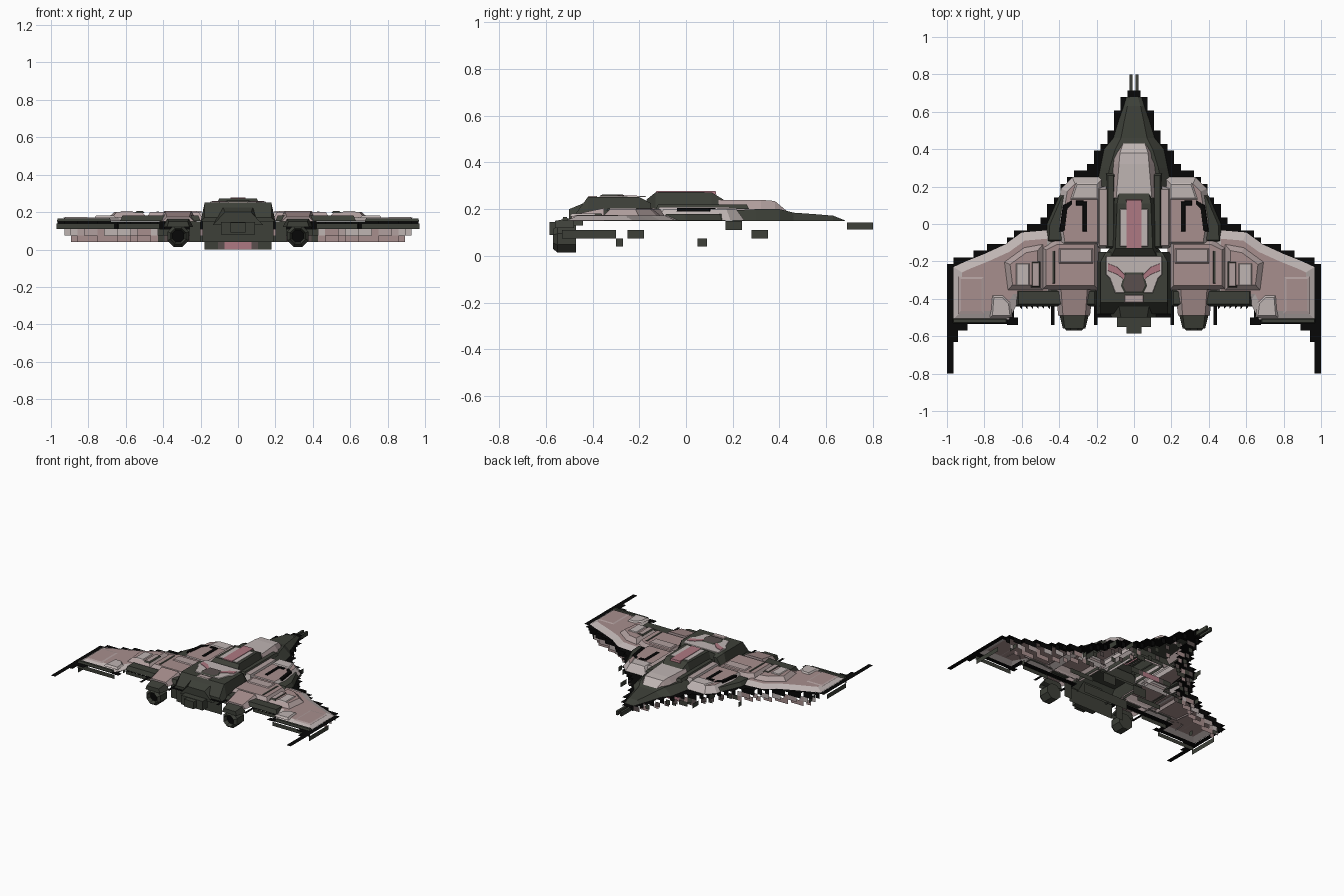
import bpy, bmesh, math, random
from mathutils import Vector

if "Cube" in bpy.data.objects:
    bpy.data.objects.remove(bpy.data.objects["Cube"])
random.seed(4)

COLOURS = {"black": (.002, .002, .002), "dark_green_grey": (.047, .051, .04), "dusty_pink": (.39, .275, .27),
           "pale_grey": (.52, .46, .45), "warm_grey": (.44, .35, .345), "rose": (.42, .19, .225),
           "dark_brown": (.10, .078, .076)}
BLACK, DARK, PINK, PALE, WARM, ROSE, BROWN = range(7)
MATS = []
for n, c in COLOURS.items():
    m = bpy.data.materials.new(n)
    m.diffuse_color = (*c, 1)
    m.use_nodes = True
    m.node_tree.nodes["Principled BSDF"].inputs["Base Color"].default_value = m.diffuse_color
    MATS.append(m)


def make(name, faces):
    """faces: list of (points, material index)"""
    bm = bmesh.new()
    for pts, mat in faces:
        bm.faces.new([bm.verts.new(p) for p in pts]).material_index = mat
    bmesh.ops.remove_doubles(bm, verts=bm.verts, dist=1e-5)
    me = bpy.data.meshes.new(name)
    bm.to_mesh(me)
    bm.free()
    for m in MATS:
        me.materials.append(m)
    ob = bpy.data.objects.new(name, me)
    bpy.context.collection.objects.link(ob)
    return ob


def mirrored(faces):
    return faces + [([(-x, y, z) for x, y, z in reversed(p)], m) for p, m in faces]


def inset(pts, d):
    """Mitred inward offset of an anticlockwise outline"""
    out, n = [], len(pts)
    for i in range(n):
        p, a, b = Vector(pts[i]), Vector(pts[i - 1]), Vector(pts[(i + 1) % n])
        e, f = (p - a).normalized(), (b - p).normalized()
        n1, n2 = Vector((-e.y, e.x)), Vector((-f.y, f.x))
        out.append(tuple(p + (n1 + n2) * d / max(.4, 1 + n1.dot(n2))))
    return out


def slab(name, pts, z0, z1, d, side, top, mirror=True):
    """Raised panel with bevelled sides and an open underside"""
    if sum(pts[i - 1][0] * p[1] - p[0] * pts[i - 1][1] for i, p in enumerate(pts)) < 0:
        pts = pts[::-1]
    up, n = inset(pts, d), len(pts)
    faces = [([(*p, z1) for p in up], top)]
    for i in range(n):
        j = (i + 1) % n
        faces.append(([(*pts[i], z0), (*pts[j], z0), (*up[j], z1), (*up[i], z1)], side))
    make(name, mirrored(faces) if mirror else faces)


def rect(x0, x1, y0, y1):
    return [(x0, y0), (x1, y0), (x1, y1), (x0, y1)]


def sym(half):
    return half + [(-x, y) for x, y in reversed(half)]


def loft(name, sections, side, top, cx=0, floor=False):
    """Trapezoid sections (y, bottom half width, top half width, z low, z high)"""
    rings = [[(cx + b, y, z0), (cx + t, y, z1), (cx - t, y, z1), (cx - b, y, z0)]
             for y, b, t, z0, z1 in sections]
    faces = [(rings[0], side), (rings[-1][::-1], side)]
    for r, s in zip(rings, rings[1:]):
        for i in range(4 if floor else 3):
            j = (i + 1) % 4
            faces.append(([r[j], r[i], s[i], s[j]], top if i == 1 else side))
    make(name, mirrored(faces) if cx else faces)


# stepped outline: half width of the ship at each y
EDGE = [(.70, .03), (.66, .06), (.58, .10), (.5, .13), (.4, .18), (.3, .25), (.27, .33), (.15, .41),
        (.05, .48), (-.01, .5), (-.02, .61), (-.09, .69), (-.14, .81), (-.17, .9), (-.21, 1.0), (-.6, 1.0)]


def half_width(y):
    if y > EDGE[0][0]:
        return 0
    for (ya, a), (yb, b) in zip(EDGE, EDGE[1:]):
        if y >= yb:
            return a + (b - a) * (ya - y) / (ya - yb)
    return 1.0


def inside(x, y):
    rear = -.5 if x < .22 else (-.43 if x < .64 else -.55)
    return rear < y and x < half_width(y)


def belly_z(x, y):
    if not inside(x, y):
        return .15
    m = half_width(y) - x
    if x < .19 and y < .18:
        return 0.0
    return .15 if m < .03 else .11 if m < .06 else .075 if m < .12 else .04


# flat black rim, and cross walls hanging under its stepped front edge
C = 1 / 28
rim, walls = [], []
for j in range(-16, 21):
    for i in range(28):
        x0, x1, y0, y1 = i * C, (i + 1) * C, j * C, (j + 1) * C
        xm, ym = x0 + C / 2, y0 + C / 2
        k = 1 if ym < -.1 else 2
        edge = not all(inside(abs(xm + a * C), ym + b * C) for a in (-k, 0, k) for b in (-k, 0, k))
        if inside(xm, ym) and edge:
            rim.append(([(x, y, .15) for x, y in rect(x0, x1, y0, y1)], BLACK))
        lo, hi = belly_z(xm, ym - C), belly_z(xm, ym)
        cuts = [v for v in (0, .04, .075, .11, .15) if lo <= v <= hi] if ym > -.4 else []
        for a, b in zip(cuts, cuts[1:]):
            mat = BLACK if a > .1 else random.choice([PALE, WARM, PINK]) if a > .07 else PINK
            if xm < .42 and a < .1:
                mat = random.choice([DARK, DARK, BROWN, PINK])
            if a == 0 and xm < .08:
                mat = ROSE
            walls.append(([(x0, y0, a), (x1, y0, a), (x1, y0, b), (x0, y0, b)], mat))
make("rim_sheet", mirrored(rim))
make("front_step_walls", mirrored(walls))

# dark strips under the trailing edges and cross ribs under the hull
strips = [(.66, .97, -.53, .11, .14), (.42, .64, -.42, .11, .14), (.2, .26, -.43, .04, .15),
          (0, .19, -.46, .04, .15), (0, .19, -.3, .04, .11), (.08, .19, -.1, .04, .11), (.2, .4, -.2, .075, .11)]
make("cross_ribs", mirrored([([(a, y, l), (b, y, l), (b, y, h), (a, y, h)], DARK) for a, b, y, l, h in strips]))

# few side plates hanging under the rim
plates = [(.965, -.53, -.30, .075, .11), (.9, -.25, -.18, .075, .11), (.3, .28, .35, .075, .11),
          (.36, .17, .24, .11, .15), (.5, .05, .09, .04, .075), (.75, -.3, -.27, .04, .075)]
make("hanging_plates", mirrored([([(x, a, l), (x, b, l), (x, b, h), (x, a, h)], DARK)
                                 for x, a, b, l, h in plates]))

# wing tip spikes and trailing teeth, all flat sheets
flat = [rect(.965, 1, -.8, -.53), rect(.94, .965, -.63, -.53), rect(.89, .94, -.57, -.53),
        rect(.425, .445, -.54, -.42), rect(.195, .215, -.54, -.42), rect(.62, .68, -.54, -.5)]
flat += [[(.45 + .03 * k, -.42), (.45 + .03 * k, -.455), (.48 + .03 * k, -.42)] for k in range(6)]
make("tip_spikes", mirrored([([(x, y, .149) for x, y in p], BLACK) for p in flat]))

# wings
slab("wing", [(.42, -.03), (.6, -.045), (.69, -.11), (.8, -.16), (.9, -.2), (.965, -.23), (.965, -.51),
              (.67, -.51), (.62, -.42), (.42, -.42)], .152, .172, .045, PALE, PINK)
slab("wing_rear_lip", rect(.68, .968, -.53, -.505), .151, .166, .004, DARK, DARK)
slab("wing_hump", [(.48, -.1), (.59, -.12), (.7, -.2), (.68, -.36), (.48, -.36)], .165, .2, .035, WARM, PINK)
slab("wing_hump_plate", rect(.56, .63, -.33, -.21), .2, .205, .005, PALE, PALE)
slab("wing_inner_bar", rect(.50, .55, -.34, -.2), .195, .206, .008, DARK, WARM)
slab("wing_flap_panel", [(.65, -.5), (.77, -.5), (.76, -.38), (.70, -.38), (.66, -.42)],
     .168, .182, .012, PALE, PALE)
slab("wing_outer_panel", rect(.8, .94, -.48, -.28), .171, .175, .015, WARM, PINK)
slab("trailing_strip", rect(.2, .63, -.44, -.35), .152, .182, .012, DARK, DARK)
slab("wing_root", [(.18, -.36), (.5, -.36), (.5, -.12), (.42, -.08), (.18, -.08)], .152, .2, .03, WARM, PINK)
slab("wing_root_plate", rect(.22, .4, -.21, -.13), .2, .206, .006, WARM, WARM)
slab("wing_root_bar", rect(.42, .44, -.32, -.14), .19, .203, .004, DARK, DARK)

# shoulder pods beside the spine
slab("pod_outer_guard", [(.34, -.1), (.47, -.1), (.465, 0), (.4, .15), (.34, .2)], .152, .18, .015, DARK, DARK)
slab("shoulder_pod", [(.16, -.13), (.40, -.13), (.42, 0), (.39, .19), (.33, .25), (.16, .25)],
     .152, .2, .035, PALE, PINK)
slab("pod_front_plate", [(.19, .13), (.34, .13), (.31, .22), (.19, .22)], .2, .206, .008, PALE, PALE)
slab("pod_slot_inner", rect(.25, .275, -.04, .12), .2, .204, .002, BLACK, BLACK)
slab("pod_slot_cross", rect(.27, .31, .10, .125), .2, .204, .002, BLACK, BLACK)
slab("pod_slot_outer", [(.37, -.04), (.4, -.04), (.38, .1), (.33, .13), (.33, .105), (.355, .08)],
     .19, .204, .002, BLACK, BLACK)
slab("shoulder_strip", rect(.11, .2, -.13, .2), .152, .21, .015, PALE, WARM)
slab("shoulder_dark_bar", rect(.1, .15, -.13, .27), .2, .22, .01, DARK, DARK)

# nose
loft("nose_cone", [(.2, .2, .15, .15, .195), (.3, .18, .13, .15, .2), (.40, .16, .10, .15, .2),
                   (.46, .11, .07, .15, .185), (.56, .08, .05, .15, .178), (.63, .055, .035, .15, .172),
                   (.68, .04, .02, .15, .152)], DARK, DARK)
loft("nose_block", [(.14, .15, .095, .16, .24), (.32, .14, .08, .16, .24), (.38, .11, .075, .16, .235),
                    (.44, .075, .055, .16, .185)], WARM, PALE)
loft("nose_rod", [(.69, .008, .008, .113, .143), (.8, .008, .008, .113, .143)], DARK, DARK, cx=.016, floor=True)

# spine with rose strip
loft("spine", [(-.17, .16, .12, .15, .24), (-.13, .13, .1, .15, .272), (.11, .13, .09, .15, .272),
               (.17, .12, .08, .15, .235)], DARK, DARK)
slab("spine_pale_plate", rect(-.075, .075, -.12, .08), .27, .274, .002, PALE, PALE, False)
slab("spine_rose_strip", rect(-.042, .042, -.13, .13), .262, .277, .003, ROSE, ROSE, False)

# rear hull with panels
loft("rear_hull", [(-.48, .2, .18, .15, .17), (-.42, .2, .178, .15, .252), (-.2, .2, .178, .15, .252),
                   (-.15, .2, .15, .15, .225)], DARK, DARK)
slab("rear_pale_panel", sym([(.10, -.37), (.13, -.29), (.15, -.27), (.15, -.17), (0.04, -.17)]),
     .252, .256, .003, PALE, PALE, False)
slab("rear_rose_panel", [(.05, -.3), (.09, -.27), (.14, -.25), (.14, -.21), (.09, -.23), (.05, -.27)],
     .256, .259, .001, ROSE, ROSE)
slab("rear_vent", sym([(.05, -.37), (.07, -.33), (.05, -.26)]), .256, .262, .01, DARK, BROWN, False)
slab("rear_hatch", rect(-.05, .05, -.42, -.38), .252, .257, .003, WARM, WARM, False)
loft("rear_hump", [(-.5, .135, .07, .13, .2), (-.44, .135, .08, .13, .225)], DARK, DARK)
slab("rear_port", rect(-.03, .03, -.504, -.49), .115, .145, .001, BLACK, BLACK, False)
loft("tail_step", [(-.55, .09, .09, .08, .148), (-.49, .09, .09, .08, .148)], DARK, DARK, floor=True)
loft("tail_block", [(-.585, .04, .04, .09, .145), (-.54, .04, .04, .09, .145)], DARK, DARK, floor=True)

# engine nacelles: octagonal tubes hanging under stepped covers
engine = []
ring = [[(.32 + r * math.cos(math.pi * (k + .5) / 4), y, .072 + r * math.sin(math.pi * (k + .5) / 4))
         for k in range(8)] for y, r in ((-.54, .035), (-.57, .045), (-.55, .062), (-.47, .062))]
for a, b in zip(ring, ring[1:]):
    engine += [([a[k], a[(k + 1) % 8], b[(k + 1) % 8], b[k]], DARK) for k in range(8)]
engine += [(ring[0], BLACK), (ring[-1], DARK)]
make("engine", mirrored(engine))
loft("engine_bracket", [(-.56, .06, .05, .12, .15), (-.48, .08, .06, .12, .165)], DARK, DARK, cx=.32)
loft("engine_cover", [(-.49, .085, .06, .15, .175), (-.35, .1, .07, .15, .205)], WARM, PINK, cx=.32)
